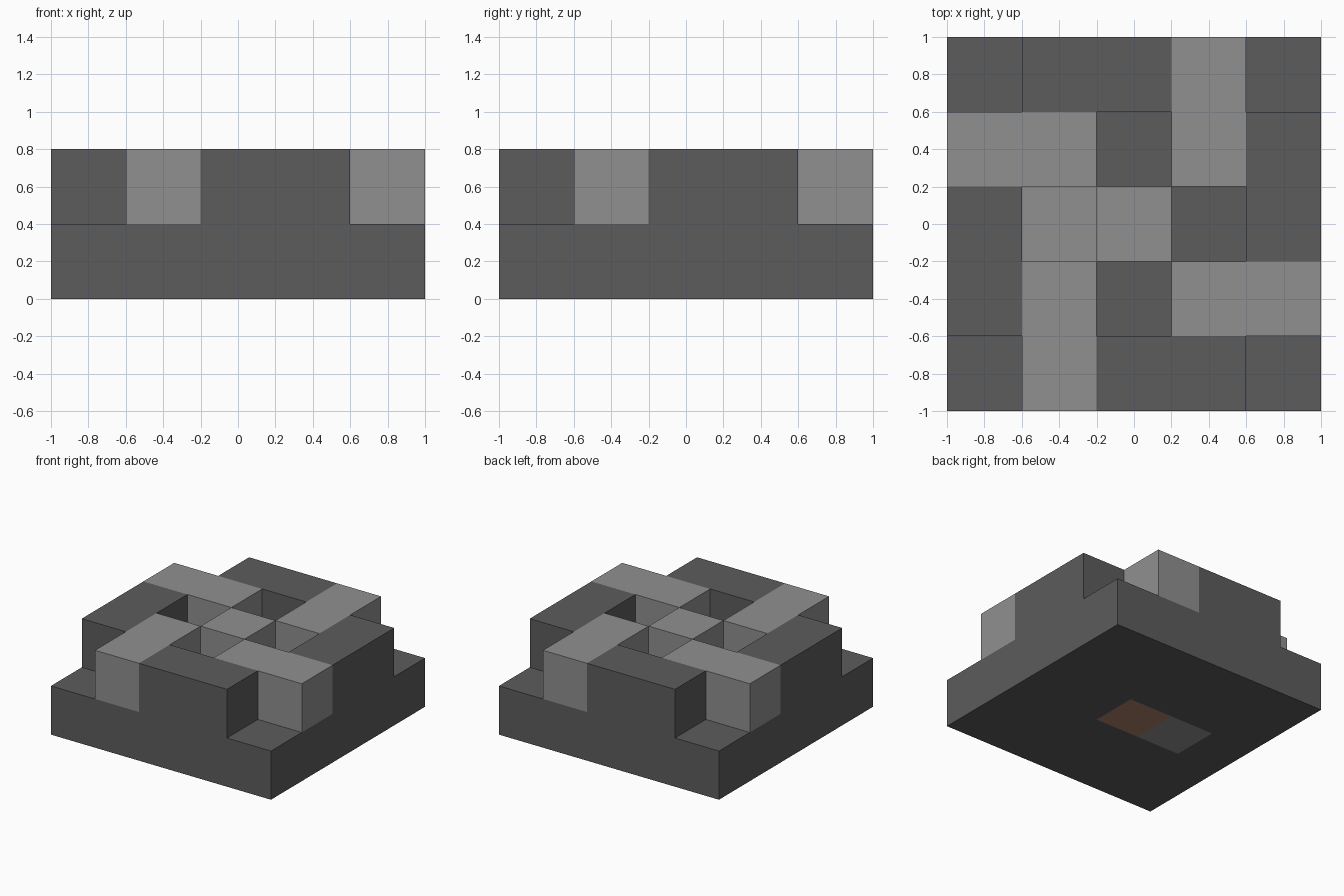
import bpy
import bmesh
from mathutils import Vector

if "Cube" in bpy.data.objects:
    bpy.data.objects.remove(bpy.data.objects["Cube"], do_unlink=True)

CELL = 0.4


def material(name, rgb):
    mat = bpy.data.materials.new(name)
    mat.use_nodes = True
    mat.diffuse_color = (*rgb, 1)
    mat.node_tree.nodes["Principled BSDF"].inputs["Base Color"].default_value = (*rgb, 1)
    return mat


MATERIALS = {
    "D": material("dark_grey", (0.107, 0.107, 0.107)),
    "L": material("light_grey", (0.279, 0.279, 0.279)),
    "B": material("brown", (0.402, 0.216, 0.138)),
}

# Layer plans, back row first; a dot is an empty cell
LAYERS = [
    ["DDDDD",
     "DDDDD",
     "DLBDD",
     "DDDDD",
     "DDDDD"],
    [".DDL.",
     "LL.LD",
     "D.L.D",
     "DL.LL",
     ".LDD."],
]

cells = {}
for z, rows in enumerate(LAYERS):
    for r, row in enumerate(rows):
        for c, key in enumerate(row):
            if key != ".":
                cells[(c - 2, 2 - r, z)] = key


def build_part(name, key, level):
    """Join the blocks of one colour and layer, keeping only exposed faces."""
    bm = bmesh.new()
    for cell, k in cells.items():
        if k != key or cell[2] != level:
            continue
        for axis in range(3):
            for sign in (-1, 1):
                n = Vector((0, 0, 0))
                n[axis] = sign
                if tuple(int(a + b) for a, b in zip(cell, n)) in cells:
                    continue
                u = Vector((0, 0, 0))
                u[(axis + 1) % 3] = 1
                v = n.cross(u)
                mid = Vector(cell) + Vector((0, 0, 0.5)) + n / 2
                corners = [mid + (a * u + b * v) / 2
                           for a, b in ((-1, -1), (1, -1), (1, 1), (-1, 1))]
                bm.faces.new([bm.verts.new(p * CELL) for p in corners])
    bmesh.ops.remove_doubles(bm, verts=bm.verts, dist=0.001)
    # Merge flat neighbouring squares
    bmesh.ops.dissolve_limit(bm, angle_limit=0.01, verts=bm.verts, edges=bm.edges)
    mesh = bpy.data.meshes.new(name)
    bm.to_mesh(mesh)
    bm.free()
    mesh.materials.append(MATERIALS[key])
    bpy.context.collection.objects.link(bpy.data.objects.new(name, mesh))


# Lower slab with its two coloured inlays
build_part("base_slab", "D", 0)
build_part("base_inlay", "L", 0)
build_part("base_core", "B", 0)

# Raised blocks around the pits
build_part("raised_dark_blocks", "D", 1)
build_part("raised_light_tracks", "L", 1)
